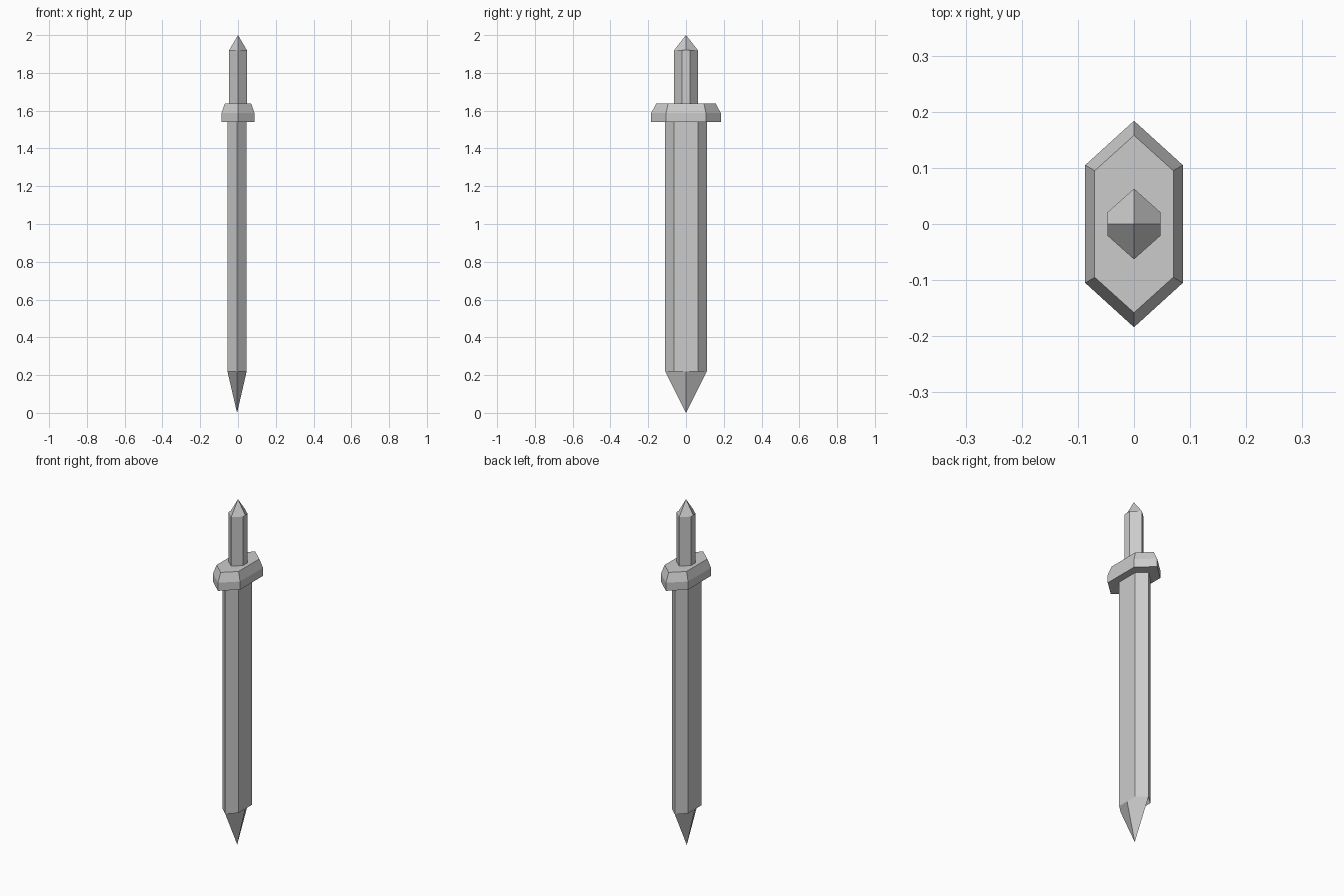
import bpy, bmesh

if "Cube" in bpy.data.objects:
    bpy.data.objects.remove(bpy.data.objects["Cube"])


def ring(hx, flat, point, cx=0.0):
    """Flattened hexagon, counter-clockwise, with a midpoint on each flat side."""
    return [(cx + hx, 0), (cx + hx, flat), (cx, point), (cx - hx, flat),
            (cx - hx, 0), (cx - hx, -flat), (cx, -point), (cx + hx, -flat)]


def make_part(name, sections, apex=None):
    """Loft (ring, z) sections; cap both ends, or close the last one to an apex."""
    bm = bmesh.new()
    loops = [[bm.verts.new((x, y, z)) for x, y in pts] for pts, z in sections]
    n = len(loops[0])
    for a, b in zip(loops, loops[1:]):
        for i in range(n):
            j = (i + 1) % n
            bm.faces.new((a[i], a[j], b[j], b[i]))
    bm.faces.new(loops[0][::-1])
    last = loops[-1]
    if apex:
        # four facets, each spanning side midpoint, corner, edge point and tip
        tip = bm.verts.new(apex)
        for m, s in ((0, 1), (4, -1), (4, 1), (0, -1)):
            bm.faces.new((last[m], last[(m + s) % n], last[(m + 2 * s) % n], tip))
    else:
        bm.faces.new(last)
    bmesh.ops.recalc_face_normals(bm, faces=bm.faces)
    mesh = bpy.data.meshes.new(name)
    bm.to_mesh(mesh)
    bm.free()
    obj = bpy.data.objects.new(name, mesh)
    bpy.context.collection.objects.link(obj)
    return obj


# Blade, running down to its point
blade_ring = ring(0.051, 0.063, 0.11, -0.005)
make_part("blade", [(blade_ring, 1.54), (blade_ring, 0.22)], (-0.005, 0, 0))

# Guard with chamfered top
guard_ring = ring(0.087, 0.105, 0.184)
make_part("guard", [(guard_ring, 1.54), (guard_ring, 1.587),
                    (ring(0.07, 0.095, 0.158), 1.637)])

# Handle with pointed pommel
handle_ring = ring(0.047, 0.021, 0.063)
make_part("handle", [(handle_ring, 1.637), (handle_ring, 1.92)], (0, 0, 2.0))
